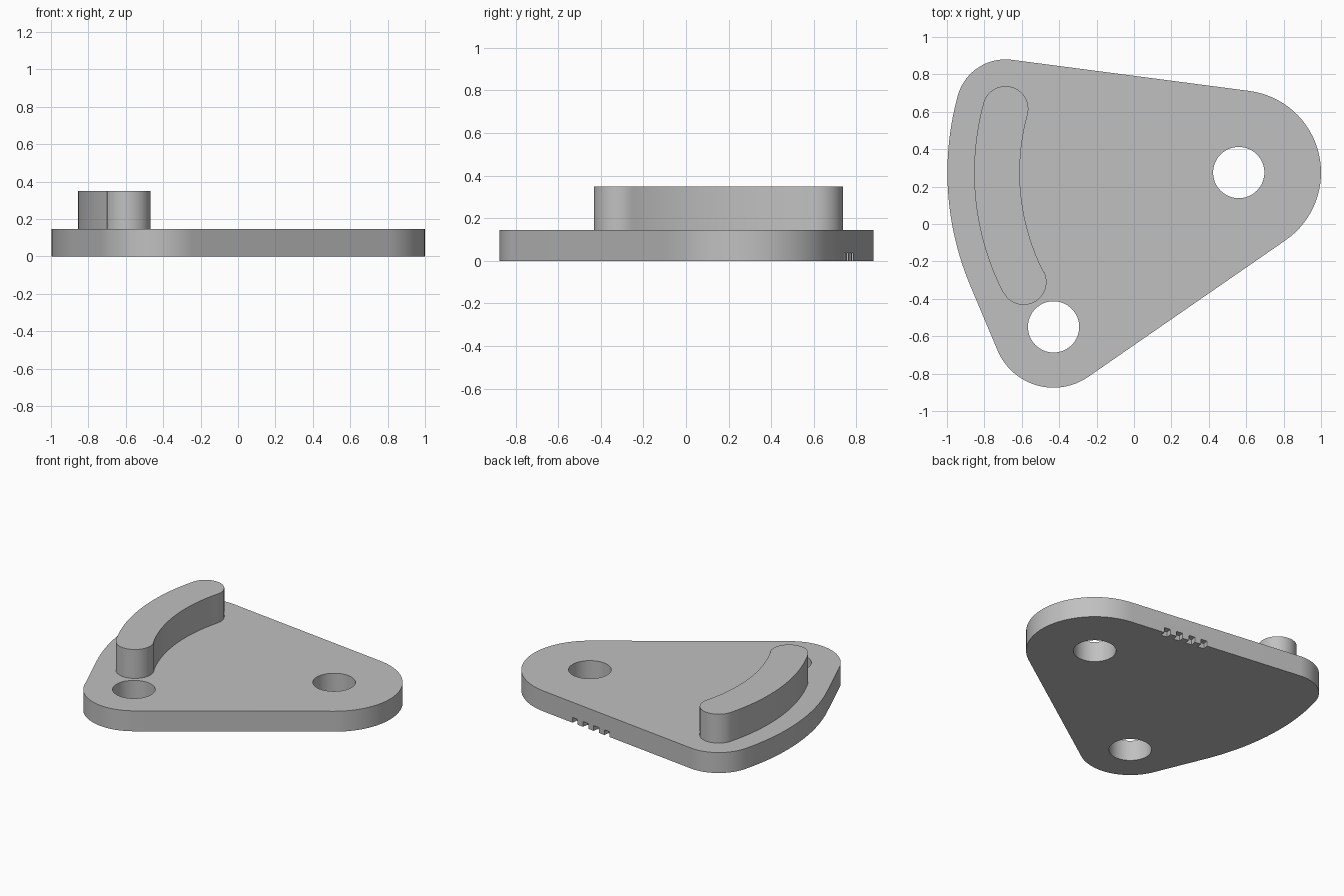
import bpy
import bmesh
from math import acos, atan2, cos, pi, radians, sin
from mathutils import Matrix, Vector

if "Cube" in bpy.data.objects:
    bpy.data.objects.remove(bpy.data.objects["Cube"])

PLATE_TOP, BAR_TOP = 0.145, 0.35
HOLE_RADIUS = 0.137
PIVOT = Vector((0.56, 0.275))        # hole at the right corner, centre of the arcs
LOWER = Vector((-0.43, -0.55))       # hole at the front corner
BAR_START = Vector((-0.687, 0.615))
BAR_END = Vector((-0.59, -0.31))
BAR_HALF, RIM = 0.122, 0.265
PATH_RADIUS = (BAR_START - PIVOT).length

grey = bpy.data.materials.new("plain grey")
grey.use_nodes = True
grey.diffuse_color = (0.53, 0.53, 0.53, 1)
grey.node_tree.nodes["Principled BSDF"].inputs["Base Color"].default_value = grey.diffuse_color


def arc(centre, radius, start, end, steps=32):
    return [centre + radius * Vector((cos(a), sin(a)))
            for a in (start + (end - start) * i / steps for i in range(steps + 1))]


def heading(v):
    return atan2(v.y, v.x) % (2 * pi)


def tangent_normal(c1, r1, c2, r2, side):
    """Angle of the outward normal of the line touching both circles."""
    d = c2 - c1
    return (heading(d) + side * acos((r1 - r2) / d.length)) % (2 * pi)


def prism(name, points, z0, z1):
    """Extrude a closed outline between two heights."""
    clean = []
    for p in points:
        if not clean or (p - clean[-1]).length > 1e-4:
            clean.append(p)
    if (clean[0] - clean[-1]).length < 1e-4:
        clean.pop()
    bm = bmesh.new()
    face = bm.faces.new([bm.verts.new((p.x, p.y, z0)) for p in clean])
    top = bmesh.ops.extrude_face_region(bm, geom=[face], use_keep_orig=True)["geom"]
    bmesh.ops.translate(bm, vec=(0, 0, z1 - z0),
                        verts=[v for v in top if isinstance(v, bmesh.types.BMVert)])
    bmesh.ops.recalc_face_normals(bm, faces=bm.faces)
    mesh = bpy.data.meshes.new(name)
    bm.to_mesh(mesh)
    bm.free()
    mesh.materials.append(grey)
    obj = bpy.data.objects.new(name, mesh)
    bpy.context.collection.objects.link(obj)
    return obj


def activate(obj):
    bpy.ops.object.select_all(action="DESELECT")
    obj.select_set(True)
    bpy.context.view_layer.objects.active = obj


def cut(obj, cutter):
    mod = obj.modifiers.new("cut", "BOOLEAN")
    mod.operation, mod.solver, mod.object = "DIFFERENCE", "EXACT", cutter
    activate(obj)
    bpy.ops.object.modifier_apply(modifier=mod.name)
    bpy.data.objects.remove(cutter)


# Plate outline: four arcs joined by their common tangents
right_r, lower_r = 0.44, 0.325
outer_r = PATH_RADIUS + RIM
back = tangent_normal(PIVOT, right_r, BAR_START, RIM, -1)
left = heading(BAR_START - PIVOT)
lower_left = tangent_normal(PIVOT, outer_r, LOWER, lower_r, -1)
front = tangent_normal(LOWER, lower_r, PIVOT, right_r, -1)
outline = (arc(PIVOT, right_r, front - 2 * pi, back)
           + arc(BAR_START, RIM, back, left)
           + arc(PIVOT, outer_r, left, lower_left)
           + arc(LOWER, lower_r, lower_left, front))
plate = prism("base_plate", outline, 0, PLATE_TOP)

# Round through holes
for centre in (PIVOT, LOWER):
    cut(plate, prism("hole_cutter", arc(centre, HOLE_RADIUS, 0, 2 * pi, 64), -0.1, 0.3))

# Row of small notches along the lower rear edge
normal = Vector((cos(back), sin(back)))
along = Vector((normal.y, -normal.x))
edge = PIVOT + normal * right_r
for i in range(4):
    x = 0.07 + 0.092 * i
    middle = edge + along * ((x - edge.x) / along.x)
    box = [middle + along * (s * 0.023) + normal * t
           for s, t in ((-1, -0.04), (1, -0.04), (1, 0.05), (-1, 0.05))]
    cut(plate, prism("notch_cutter", box, -0.05, 0.037))

# Curved raised bar with rounded ends
a0, a1 = heading(BAR_START - PIVOT), heading(BAR_END - PIVOT)
bar_outline = (arc(PIVOT, PATH_RADIUS + BAR_HALF, a0, a1)
               + arc(BAR_END, BAR_HALF, a1, a1 + pi)
               + arc(PIVOT, PATH_RADIUS - BAR_HALF, a1, a0)
               + arc(BAR_START, BAR_HALF, a0 - pi, a0))
bar = prism("curved_bar", bar_outline, PLATE_TOP - 0.01, BAR_TOP)

for obj in (plate, bar):
    activate(obj)
    bpy.ops.object.shade_smooth_by_angle(angle=radians(30))
